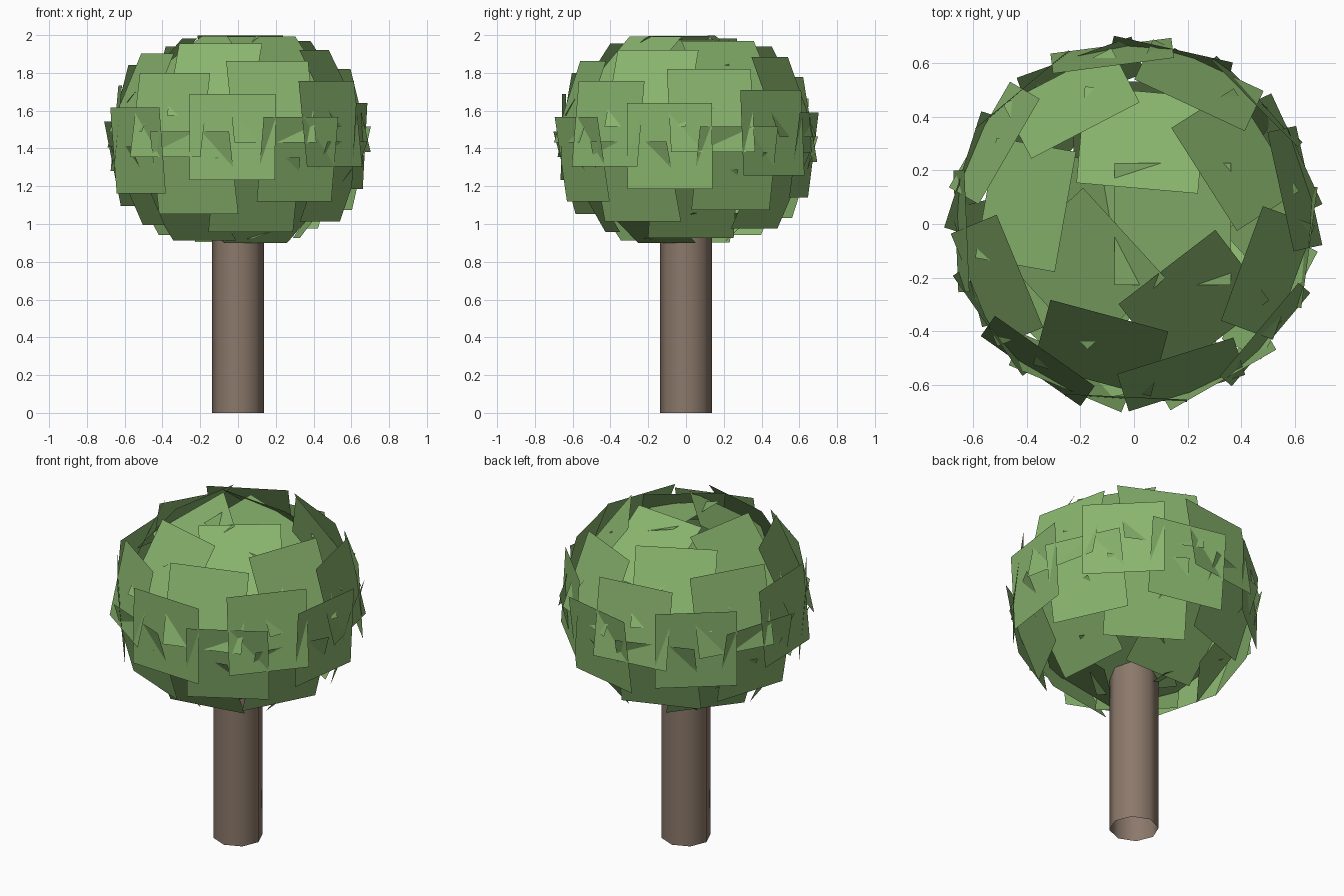
import bpy, bmesh, math
from mathutils import Vector, Matrix

if "Cube" in bpy.data.objects:
    bpy.data.objects.remove(bpy.data.objects["Cube"])


def material(name, rgb):
    m = bpy.data.materials.new(name)
    m.diffuse_color = (*rgb, 1)
    m.use_nodes = True
    m.node_tree.nodes["Principled BSDF"].inputs["Base Color"].default_value = m.diffuse_color
    return m


def make_object(name, bm, mat):
    me = bpy.data.meshes.new(name)
    bm.to_mesh(me)
    bm.free()
    ob = bpy.data.objects.new(name, me)
    bpy.context.collection.objects.link(ob)
    me.materials.append(mat)
    return ob


# Trunk: open, eight-sided smooth tube
TRUNK_H = 1.0
bm = bmesh.new()
bmesh.ops.create_cone(bm, cap_ends=False, segments=8, radius1=0.137, radius2=0.137,
                      depth=TRUNK_H, matrix=Matrix.Translation((0, 0, TRUNK_H / 2)))
for f in bm.faces:
    f.smooth = True
make_object("trunk", bm, material("bark", (0.26, 0.19, 0.145)))

# Foliage: square leaf cards on a golden-angle spiral over a squashed ball,
# each one facing straight out from the crown's centre
COUNT, RX, RZ, HALF = 40, 0.65, 0.47, 0.2275
CENTRE = Vector((0, 0, 1.448))
GOLDEN = math.pi * (3 - math.sqrt(5))
bm = bmesh.new()
for j in range(COUNT):
    h = 1 - 2 * (j + 0.5) / COUNT
    ring = RX * math.sqrt(1 - h * h)
    a = -GOLDEN * j
    offset = Vector((ring * math.cos(a), ring * math.sin(a), RZ * h))
    side = Vector((-math.sin(a), math.cos(a), 0))
    up = offset.normalized().cross(side)
    pos = CENTRE + offset
    bm.faces.new([bm.verts.new(pos + (side * u + up * v) * HALF)
                  for u, v in ((-1, -1), (1, -1), (1, 1), (-1, 1))])
make_object("foliage", bm, material("leaves", (0.25, 0.46, 0.155)))
